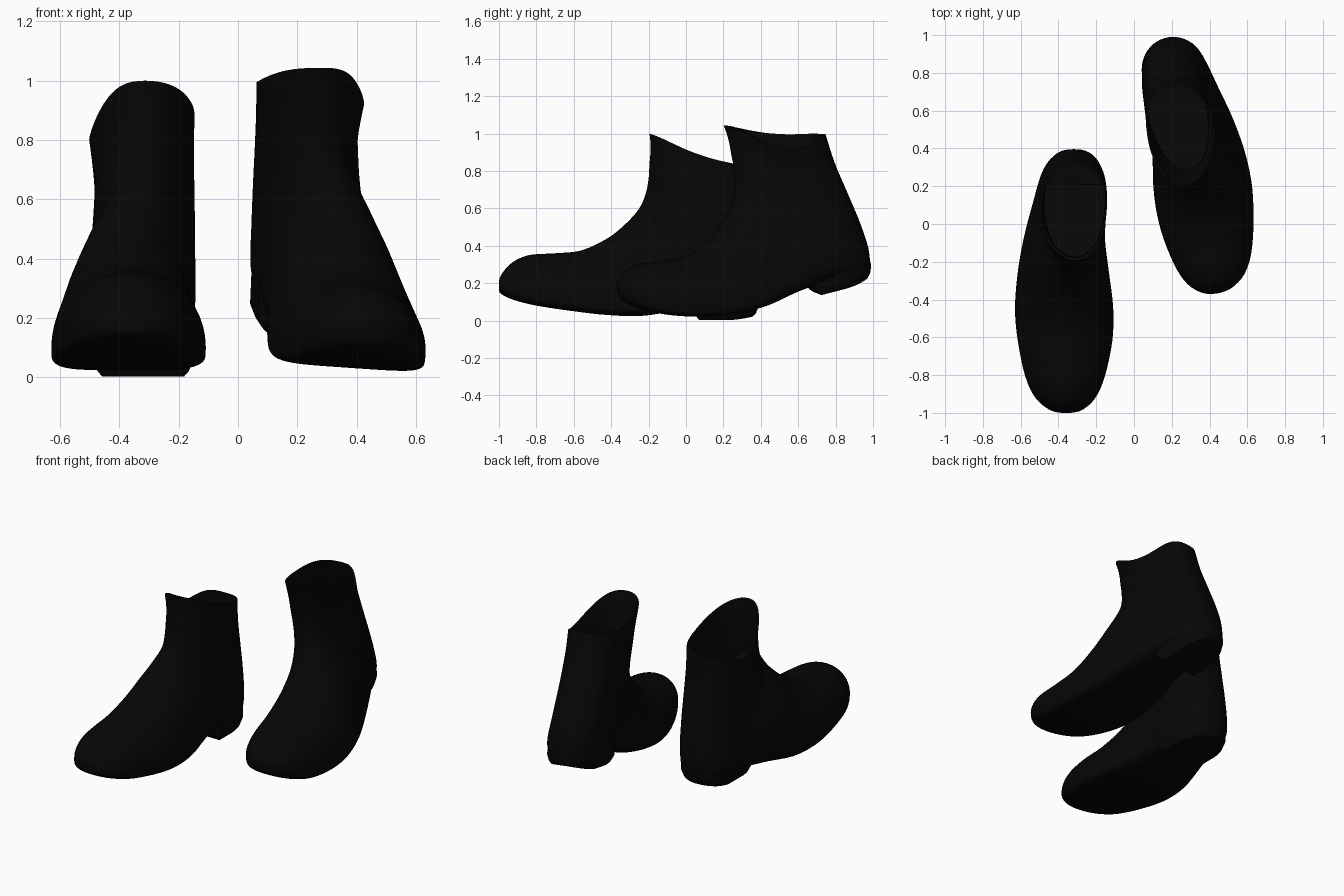
import bpy, bmesh
from math import sin, cos, pi, radians

cube = bpy.data.objects.get("Cube")
if cube:
    bpy.data.objects.remove(cube, do_unlink=True)

leather = bpy.data.materials.new("black leather")
leather.use_nodes = True
BLACK = (0.002, 0.002, 0.002, 1)
leather.diffuse_color = BLACK
leather.node_tree.nodes["Principled BSDF"].inputs["Base Color"].default_value = BLACK

SEGMENTS = 48
STEPS = 4

# Sections fanning from toe to collar:
# upper y, upper z, lower y, lower z, half width, centre x, belly height, squareness
SECTIONS = [
    (-1.0, .21, -1.0, .16, .025, -.36, .4, 2.2),
    (-.985, .25, -.985, .14, .085, -.36, .35, 2.6),
    (-.93, .31, -.92, .11, .157, -.363, .28, 3.5),
    (-.84, .35, -.8, .08, .21, -.365, .22, 4.5),
    (-.7, .36, -.6, .05, .25, -.365, .2, 5),
    (-.56, .375, -.42, .03, .26, -.37, .2, 5),
    (-.42, .44, -.24, .025, .243, -.374, .22, 5),
    (-.32, .52, -.04, .052, .218, -.37, .28, 4),
    (-.25, .6, .15, .06, .2, -.351, .35, 3.2),
    (-.215, .68, .345, .05, .185, -.328, .42, 2.8),
    (-.2, .76, .393, .14, .175, -.32, .48, 2.6),
    (-.195, .84, .388, .3, .17, -.316, .5, 2.5),
    (-.19, .9, .358, .5, .166, -.314, .5, 2.5),
    (-.19, .95, .333, .66, .165, -.313, .5, 2.5),
    (-.195, 1.0, .323, .82, .166, -.313, .5, 2.5),
]


def smooth_sections(rows):
    """Catmull-Rom interpolation between the sections."""
    out = []
    for i in range(len(rows) - 1):
        quad = (rows[max(i - 1, 0)], rows[i], rows[i + 1], rows[min(i + 2, len(rows) - 1)])
        for k in range(STEPS):
            t = k / STEPS
            out.append(tuple(
                b + t / 2 * (c - a + t * (2*a - 5*b + 4*c - d + t * (3*(b - c) + d - a)))
                for a, b, c, d in zip(*quad)))
    return out + [rows[-1]]


def section_ring(row, scale=1):
    """Oval between the profile points, squarer underneath, dipping at the collar sides."""
    uy, uz, ly, lz, width, cx, belly, power = row
    collar = max(0, (uz - .87) / .13)
    ring = []
    for k in range(SEGMENTS):
        s, c = sin(2 * pi * k / SEGMENTS), cos(2 * pi * k / SEGMENTS)
        e = 1 if c >= 0 else 2 / power
        side = abs(s) ** e * (1 if s > 0 else -1)
        rise = c if c >= 0 else -abs(c) ** e
        f = belly + rise * ((1 - belly) if rise > 0 else belly)
        f = .5 + (f - .5) * scale
        dip = collar * s ** 4
        sag, flare = (.02, 0) if s > 0 else (.11, .023)
        ring.append((cx + side * width * scale - dip * flare,
                     ly + (uy - ly) * f,
                     lz + (uz - lz) * f - dip * sag))
    return ring


def stand(p):
    return p


def stride(p):
    """Mirror to the left, lift the heel, flex the toe and turn outward."""
    x, y, z = p
    u, v, h = -x - .36, y + 1, z - .18
    flex = .29 * max(0, .57 - v) ** 2
    pitch, yaw = radians(14.3), radians(9)
    along = v * cos(pitch) - h * sin(pitch)
    up = v * sin(pitch) + h * cos(pitch) + flex + .05
    up -= .07 * u * max(0, 1 - up)
    return (.441 + u * cos(yaw) - along * sin(yaw) - .027 * max(0, up - .1),
            -.36 + along * cos(yaw) + u * sin(yaw), up)


def loft(name, rings, pose):
    bm = bmesh.new()
    loops = [[bm.verts.new(pose(p)) for p in ring] for ring in rings]
    for a, b in zip(loops, loops[1:]):
        n = len(a)
        for k in range(n):
            bm.faces.new((a[k], a[(k + 1) % n], b[(k + 1) % n], b[k]))
    bm.faces.new(loops[0])
    bm.faces.new(loops[-1])
    bmesh.ops.recalc_face_normals(bm, faces=bm.faces)
    mesh = bpy.data.meshes.new(name)
    bm.to_mesh(mesh)
    bm.free()
    mesh.materials.append(leather)
    obj = bpy.data.objects.new(name, mesh)
    bpy.context.collection.objects.link(obj)
    bpy.ops.object.select_all(action='DESELECT')
    obj.select_set(True)
    bpy.context.view_layer.objects.active = obj
    bpy.ops.object.shade_smooth_by_angle(angle=radians(40))


def heel_ring(z, grow):
    """D-shaped outline with a straight front edge, rising slightly to the back."""
    w, front, mid, back = .16 + grow, .05 - grow, .2, .18 + grow
    ring = [(-.32 - w, front, z)]
    for k in range(25):
        a = pi * k / 24
        ring.append((-.32 - w * cos(a), mid + back * sin(a), z + .02 * sin(a) ** 2))
    return ring + [(-.32 + w, front, z)]


rows = smooth_sections(SECTIONS)
outer = [section_ring(r) for r in rows]
# Inside of the shaft, running back down from the collar
inner = [section_ring(r, .94) for r in reversed(rows[9 * STEPS:])]
heel = [heel_ring(.002, -.022), heel_ring(.02, -.006), heel_ring(.06, .01), heel_ring(.2, .006)]

for side, pose in (("right", stand), ("left", stride)):
    loft(side + "_boot", outer + inner, pose)
    loft(side + "_heel", heel, pose)
